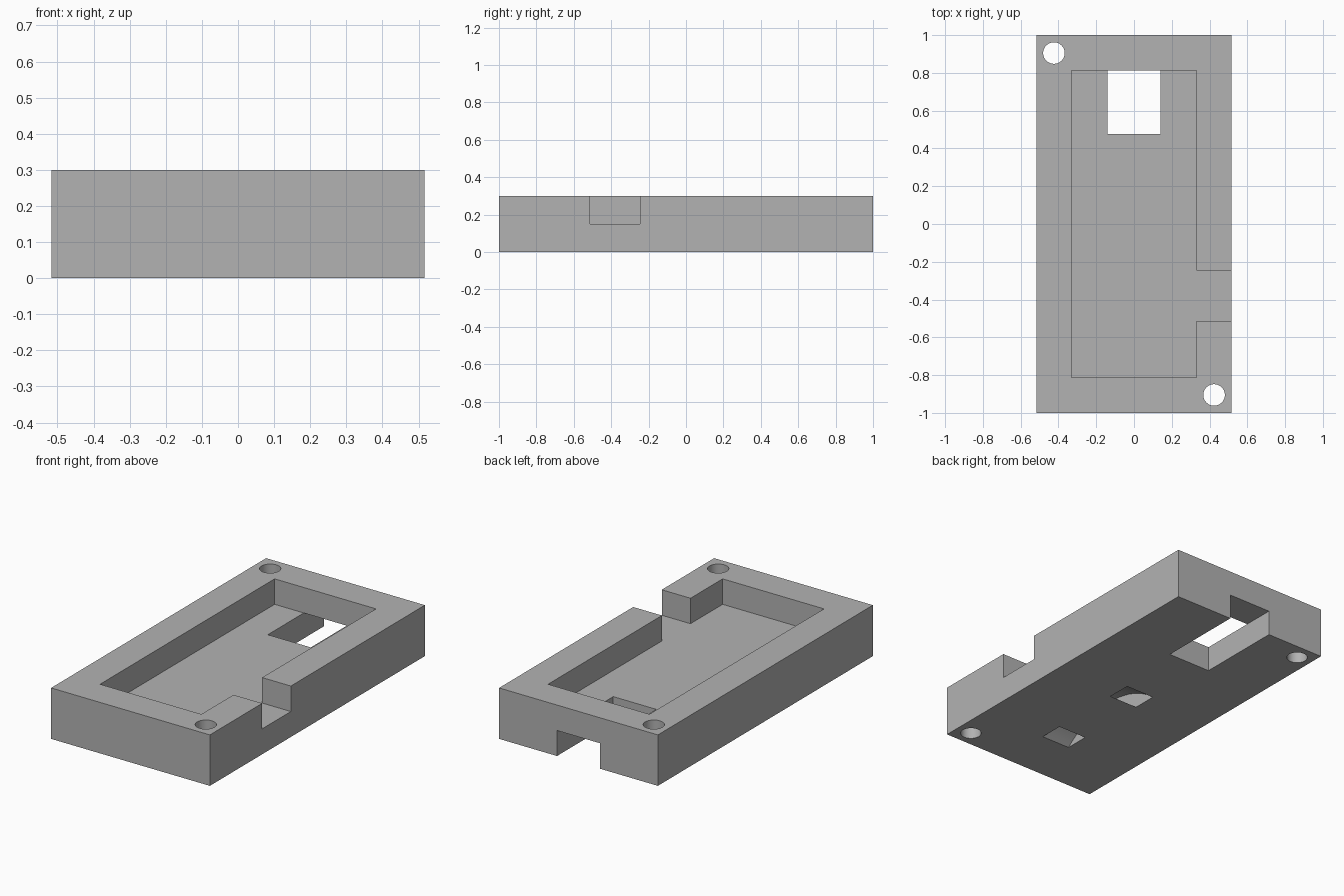
import bpy, bmesh, math

if "Cube" in bpy.data.objects:
    bpy.data.objects.remove(bpy.data.objects["Cube"])

HX, H, FLOOR = 0.517, 0.3, 0.15          # half width, height, pocket floor
PX, PY = 0.33, 0.812                     # pocket half sizes


def finish(name, bm):
    bmesh.ops.recalc_face_normals(bm, faces=bm.faces)
    me = bpy.data.meshes.new(name)
    bm.to_mesh(me)
    bm.free()
    ob = bpy.data.objects.new(name, me)
    bpy.context.collection.objects.link(ob)
    return ob


def box(name, x0, x1, y0, y1, z0, z1):
    bm = bmesh.new()
    bmesh.ops.create_cube(bm, size=1)
    for v in bm.verts:
        v.co = (x1 if v.co.x > 0 else x0, y1 if v.co.y > 0 else y0, z1 if v.co.z > 0 else z0)
    return finish(name, bm)


def cylinder(name, x, y, r):
    bm = bmesh.new()
    bmesh.ops.create_cone(bm, cap_ends=True, segments=48, radius1=r, radius2=r, depth=1)
    bmesh.ops.translate(bm, vec=(x, y, H / 2), verts=bm.verts)
    return finish(name, bm)


def arched_tunnel(name, half_x, yc, zc, r_in, r_out):
    # curved strap passage: a ring segment swept across x
    n, a = 32, math.radians(65)
    angles = [-a + 2 * a * i / n for i in range(n + 1)]
    pts = [(r_out * math.sin(t), r_out * math.cos(t)) for t in angles]
    pts += [(r_in * math.sin(t), r_in * math.cos(t)) for t in reversed(angles)]
    bm = bmesh.new()
    face = bm.faces.new([bm.verts.new((-half_x, yc + y, zc + z)) for y, z in pts])
    new = bmesh.ops.extrude_face_region(bm, geom=[face])["geom"]
    bmesh.ops.translate(bm, vec=(2 * half_x, 0, 0),
                        verts=[v for v in new if isinstance(v, bmesh.types.BMVert)])
    return finish(name, bm)


# main block
case = box("case_body", -HX, HX, -1, 1, 0, H)
grey = bpy.data.materials.new("grey")
grey.diffuse_color = (0.45, 0.45, 0.45, 1)
grey.use_nodes = True
grey.node_tree.nodes["Principled BSDF"].inputs["Base Color"].default_value = grey.diffuse_color
case.data.materials.append(grey)

# pocket, side notch, plug channel under the back wall, screw holes, strap tunnel
cutters = [
    box("pocket_cutter", -PX, PX, -PY, PY, FLOOR, 0.5),
    box("side_notch_cutter", 0.2, 0.7, -0.513, -0.247, FLOOR, 0.5),
    box("plug_channel_cutter", -0.14, 0.14, 0.477, 1.2, -0.2, FLOOR),
    cylinder("back_screw_hole_cutter", -0.424, 0.905, 0.057),
    cylinder("front_screw_hole_cutter", 0.424, -0.905, 0.057),
    arched_tunnel("strap_tunnel_cutter", 0.093, -0.313, -0.434, 0.487, 0.567),
]
for c in cutters:
    mod = case.modifiers.new(c.name, 'BOOLEAN')
    mod.operation = 'DIFFERENCE'
    mod.solver = 'EXACT'
    mod.object = c

# bake the cuts and drop the cutters
bpy.context.view_layer.update()
deps = bpy.context.evaluated_depsgraph_get()
baked = bpy.data.meshes.new_from_object(case.evaluated_get(deps))
case.modifiers.clear()
case.data = baked
for c in cutters:
    bpy.data.objects.remove(c, do_unlink=True)

# smooth the round holes, keep the edges sharp
bpy.context.view_layer.objects.active = case
case.select_set(True)
bpy.ops.object.shade_smooth_by_angle(angle=math.radians(30))
